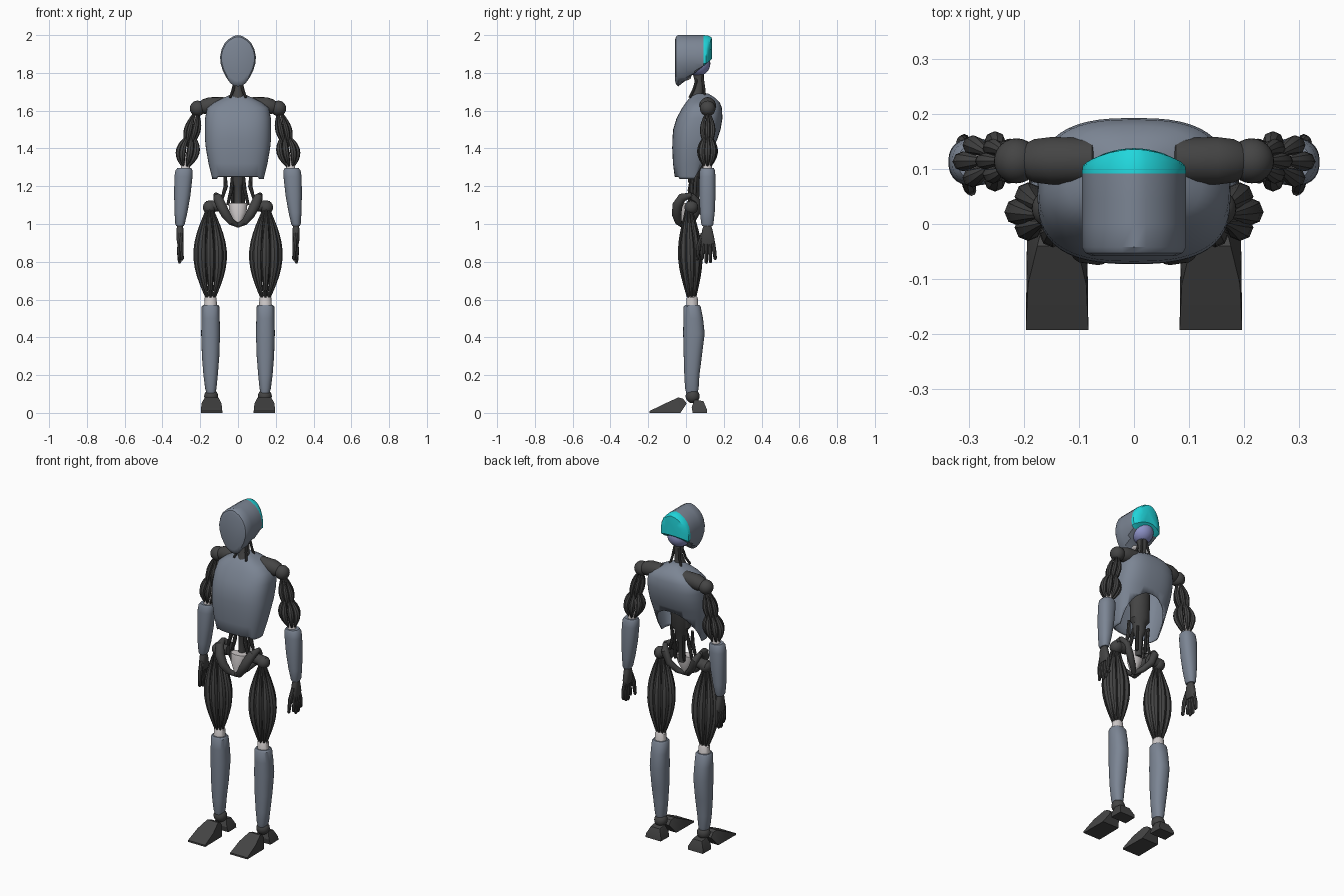
import bpy, bmesh, math
from mathutils import Vector


def material(name, rgb):
    m = bpy.data.materials.new(name)
    m.diffuse_color = (*rgb, 1)
    return m


SHELL = material("blue grey shell", (0.20, 0.235, 0.295))
DARK = material("dark grey", (0.058, 0.058, 0.058))
CYAN = material("cyan", (0.015, 0.68, 0.72))
LILAC = material("lilac", (0.27, 0.29, 0.58))
PALE = material("pale grey", (0.60, 0.57, 0.57))


def finish(name, bm, mats, mirror=False, angle=35, thick=0):
    bmesh.ops.recalc_face_normals(bm, faces=bm.faces)
    for f in bm.faces:
        f.smooth = True
    me = bpy.data.meshes.new(name)
    bm.to_mesh(me)
    bm.free()
    me.set_sharp_from_angle(angle=math.radians(angle))
    ob = bpy.data.objects.new(name, me)
    bpy.context.collection.objects.link(ob)
    for m in mats:
        me.materials.append(m)
    if thick:
        s = ob.modifiers.new("thickness", 'SOLIDIFY')
        s.thickness, s.offset = thick, -1
    if mirror:
        ob.modifiers.new("mirror", 'MIRROR').use_mirror_merge = False
    return ob


def bridge(bm, rings, caps=True):
    n = len(rings[0])
    vs = [[bm.verts.new(p) for p in r] for r in rings]
    for a, b in zip(vs, vs[1:]):
        for i in range(n):
            j = (i + 1) % n
            bm.faces.new((a[i], a[j], b[j], b[i]))
    if caps:
        bm.faces.new(vs[0])
        bm.faces.new(vs[-1])


def loft(bm, sections, n=28, power=2.0, caps=True):
    """Superellipse sections (z, cx, cy, rx, ry) stacked along z."""
    rings = []
    for z, cx, cy, rx, ry in sections:
        ring = []
        for i in range(n):
            a = 2 * math.pi * i / n
            c, s = math.cos(a), math.sin(a)
            ring.append((cx + rx * math.copysign(abs(c) ** (2 / power), c),
                         cy + ry * math.copysign(abs(s) ** (2 / power), s), z))
        rings.append(ring)
    bridge(bm, rings, caps)


def tube(bm, pts, radii, n=8):
    pts = [Vector(p) for p in pts]
    rings = []
    for i, p in enumerate(pts):
        t = (pts[min(i + 1, len(pts) - 1)] - pts[max(i - 1, 0)]).normalized()
        ref = Vector((1, 0, 0)) if abs(t.x) < 0.8 else Vector((0, 1, 0))
        u = t.cross(ref).normalized()
        v = t.cross(u)
        rings.append([p + radii[i] * (math.cos(2 * math.pi * k / n) * u + math.sin(2 * math.pi * k / n) * v)
                      for k in range(n)])
    bridge(bm, rings)


def tubes(name, mat, items, mirror=True, n=10):
    bm = bmesh.new()
    for pts, radii in items:
        tube(bm, pts, radii, n)
    return finish(name, bm, [mat], mirror)


def bundle(name, a, b, rx, ry, thick, count, base):
    """Ring of spindle muscles bowing out between two points."""
    a, b = Vector(a), Vector(b)
    items = []
    for k in range(count):
        w = 2 * math.pi * k / count
        pts, radii = [], []
        for i in range(12):
            t = i / 11
            s = math.sin(math.pi * t)
            off = Vector(((base + rx * s ** 0.9) * math.cos(w), (base + ry * s ** 0.9) * math.sin(w), 0))
            pts.append(a.lerp(b, t) + off)
            radii.append(0.005 + thick * s ** 1.5)
        items.append((pts, radii))
    return tubes(name, DARK, items, n=8)


def ball(name, mat, loc, r, scale=(1, 1, 1), mirror=False):
    bm = bmesh.new()
    bmesh.ops.create_uvsphere(bm, u_segments=24, v_segments=14, radius=r)
    bmesh.ops.scale(bm, vec=scale, verts=bm.verts)
    bmesh.ops.translate(bm, vec=loc, verts=bm.verts)
    return finish(name, bm, [mat], mirror)


def hull(name, mat, cx, half):
    """Convex block from (half width, y, z) points."""
    bm = bmesh.new()
    for w, y, z in half:
        bm.verts.new((cx - w, y, z))
        bm.verts.new((cx + w, y, z))
    bmesh.ops.convex_hull(bm, input=bm.verts)
    return finish(name, bm, [mat], True, 20)


def solid(name, mat, sections, mirror=True, power=2.0):
    bm = bmesh.new()
    loft(bm, sections, power=power)
    return finish(name, bm, [mat], mirror)


# Head: egg outline carried front to back, cut by a rising jaw line, cyan rear panel
half = [(0.0, 2.0), (.022, 1.995), (.05, 1.978), (.072, 1.955), (.087, 1.925), (.095, 1.885),
        (.092, 1.85), (.08, 1.81), (.062, 1.775), (.04, 1.745), (.02, 1.732), (0.0, 1.728)]
egg = half + [(-x, z) for x, z in half[-2:0:-1]]
rings = []
for y, k, bulge in [(-.058, .80, 0), (-.053, .93, 0), (-.042, 1, 0), (0, 1, 0), (.045, 1, 0), (.092, 1, 0),
                    (.106, .98, .012), (.108, .9, .028), (.108, .6, .030)]:
    ring = []
    for x, z in egg:
        px, pz = x * k, 1.88 + (z - 1.88) * k
        py = y + bulge * (1 - (px / .095) ** 2)
        ring.append((px, py, max(pz, 1.728 + (py + .04) * .82)))
    rings.append(ring)
bm = bmesh.new()
bridge(bm, rings)
for f in bm.faces:
    f.material_index = int(f.calc_center_median().y > .093)
finish("head_shell", bm, [SHELL, CYAN])
ball("skull", LILAC, (0, .062, 1.85), .067)
ball("inner_jaw", PALE, (0, .0, 1.78), .028, (1.1, 1, .7))

# Neck
tubes("neck", DARK, [([(0, .06, 1.64), (0, .06, 1.69), (0, .072, 1.74), (0, .065, 1.81)], [.05, .03, .022, .032])], False, 16)
tubes("neck_cables", DARK, [([(.042, .02, 1.67), (.025, .04, 1.71), (.015, .065, 1.79)], [.007] * 3),
                            ([(.04, .10, 1.67), (.025, .095, 1.72), (.015, .085, 1.79)], [.007] * 3)])

# Chest shell: open below, with a rear rim that slants up to the back
bm = bmesh.new()
chest = [(1.692, .03, .05, .115), (1.68, .05, .035, .135), (1.665, .085, .018, .158), (1.645, .125, 0, .178),
         (1.615, .163, -.02, .19), (1.56, .174, -.05, .193), (1.5, .176, -.068, .183), (1.45, .175, -.072, .166),
         (1.4, .17, -.073, .145), (1.32, .156, -.069, .12), (1.252, .139, -.06, .10), (1.238, .136, -.058, .10)]
loft(bm, [(z, 0, (f + b) / 2, w, (b - f) / 2) for z, w, f, b in chest], 48, 2.7, False)
bmesh.ops.contextual_create(bm, geom=[e for e in bm.edges if all(v.co.z > 1.69 for v in e.verts)])
for v in bm.verts:
    if v.co.z < 1.24 and abs(v.co.x) < .11:
        v.co.z = 1.25
bmesh.ops.bisect_plane(bm, geom=bm.verts[:] + bm.edges[:] + bm.faces[:], plane_co=(0, .04, 1.235),
                       plane_no=(0, .155, -.095), clear_outer=True)
finish("chest_shell", bm, [SHELL], angle=50, thick=.006)

# Spine and waist
solid("spine", DARK, [(1.46, 0, .05, .06, .05), (1.3, 0, .048, .058, .046), (1.275, 0, .045, .038, .034),
                      (1.225, 0, .043, .036, .032), (1.2, 0, .042, .02, .02), (1.08, 0, .035, .02, .02)], False)
tubes("waist_cables", DARK, [([(.03, .03, 1.25), (.035, .02, 1.18), (.055, .02, 1.1)], [.008, .011, .008]),
                             ([(.07, .04, 1.28), (.065, .03, 1.2), (.085, .03, 1.13)], [.008, .012, .008]),
                             ([(.03, .065, 1.25), (.03, .06, 1.1)], [.008, .008])])

# Pelvis: curved dark horns around a pale core
tubes("pelvis_horns", DARK, [
    ([(.118, .03, 1.155), (.108, -.02, 1.14), (.09, -.045, 1.10), (.065, -.05, 1.05), (.035, -.04, 1.01), (0, -.02, .993)],
     [.012, .024, .027, .025, .018, .013]),
    ([(.118, .03, 1.155), (.1, .055, 1.12), (.075, .055, 1.06), (.035, .03, 1.015), (0, 0, .993)],
     [.012, .022, .02, .017, .012])], n=14)
solid("pelvis_core", PALE, [(1.11, 0, .01, .05, .03), (1.06, 0, .005, .045, .035), (1.0, 0, -.005, .015, .02)], False)
tubes("hip_joint", DARK, [([(.08, .03, 1.1), (.165, .03, 1.09), (.175, .03, 1.09)], [.03, .031, .022])], n=18)
ball("hip_ball", DARK, (.15, .028, 1.088), .036, mirror=True)

# Shoulders
tubes("shoulder_block", DARK, [([(.06, .115, 1.63), (.075, .115, 1.63), (.15, .115, 1.627), (.18, .115, 1.62), (.2, .115, 1.615)],
                                [.025, .042, .044, .04, .03])], n=18)
ball("shoulder_ball", DARK, (.214, .115, 1.612), .041, mirror=True)

# Upper arms: muscle bundles around a pale bone
bundle("upper_arm_muscles", (.222, .115, 1.585), (.262, .114, 1.41), .018, .018, .010, 6, .012)
bundle("lower_arm_muscles", (.25, .115, 1.475), (.277, .113, 1.295), .038, .028, .013, 7, .01)
tubes("arm_bone", PALE, [([(.218, .115, 1.59), (.272, .114, 1.34), (.275, .114, 1.325), (.282, .113, 1.27)],
                          [.009, .011, .022, .026])], n=14)

# Forearms
solid("forearm_shell", SHELL, [(1.297, .284, .113, .036, .034), (1.285, .286, .113, .045, .040), (1.25, .289, .113, .048, .043),
                               (1.15, .295, .113, .043, .043), (1.06, .302, .113, .034, .039), (1.0, .307, .113, .025, .032),
                               (.99, .307, .113, .02, .028)], power=2.3)

# Hands
solid("palm", DARK, [(1.0, .307, .113, .013, .018), (.97, .307, .113, .019, .027), (.92, .307, .115, .019, .036),
                     (.895, .308, .116, .013, .034)], power=2.5)
fingers = []
for y0, y1, z1 in [(.09, .085, .81), (.106, .108, .79), (.124, .13, .793), (.143, .155, .81)]:
    fingers.append(([(.307, y0, .91), (.313, (y0 + y1) / 2, .86), (.309, y1, z1 + .008), (.308, y1, z1)],
                    [.01, .011, .009, .004]))
fingers.append(([(.305, .09, .95), (.30, .068, .89), (.296, .06, .815), (.296, .06, .808)], [.012, .012, .009, .004]))
tubes("fingers", DARK, fingers, n=8)

# Thighs and knees
bundle("thigh_muscles", (.15, .015, 1.075), (.145, .03, .595), .048, .024, .020, 8, .016)
tubes("thigh_core", DARK, [([(.15, .02, 1.07), (.148, .01, .85), (.145, .03, .6)], [.018, .03, .012])])
solid("knee", PALE, [(.62, .145, .033, .022, .022), (.61, .145, .033, .031, .029), (.54, .145, .033, .036, .033)])

# Shins
solid("shin_shell", SHELL, [(.572, .145, .033, .04, .038), (.562, .145, .033, .047, .045), (.5, .145, .038, .048, .052),
                            (.42, .145, .042, .05, .057), (.3, .145, .036, .046, .048), (.2, .145, .031, .038, .04),
                            (.13, .144, .031, .03, .036), (.105, .143, .031, .024, .03)], power=2.3)

# Ankles and feet
ball("ankle", DARK, (.142, .035, .088), .037, mirror=True)
hull("toe_foot", DARK, .14, [(.057, -.193, 0), (.057, -.193, .01), (.055, -.03, 0), (.053, -.11, .05), (.036, -.04, .082),
                             (.03, -.015, .075), (.03, .004, .05)])
hull("heel", DARK, .14, [(.052, .035, 0), (.05, .112, 0), (.05, .11, .02), (.03, .092, .062), (.03, .045, .07), (.045, .03, .03)])
